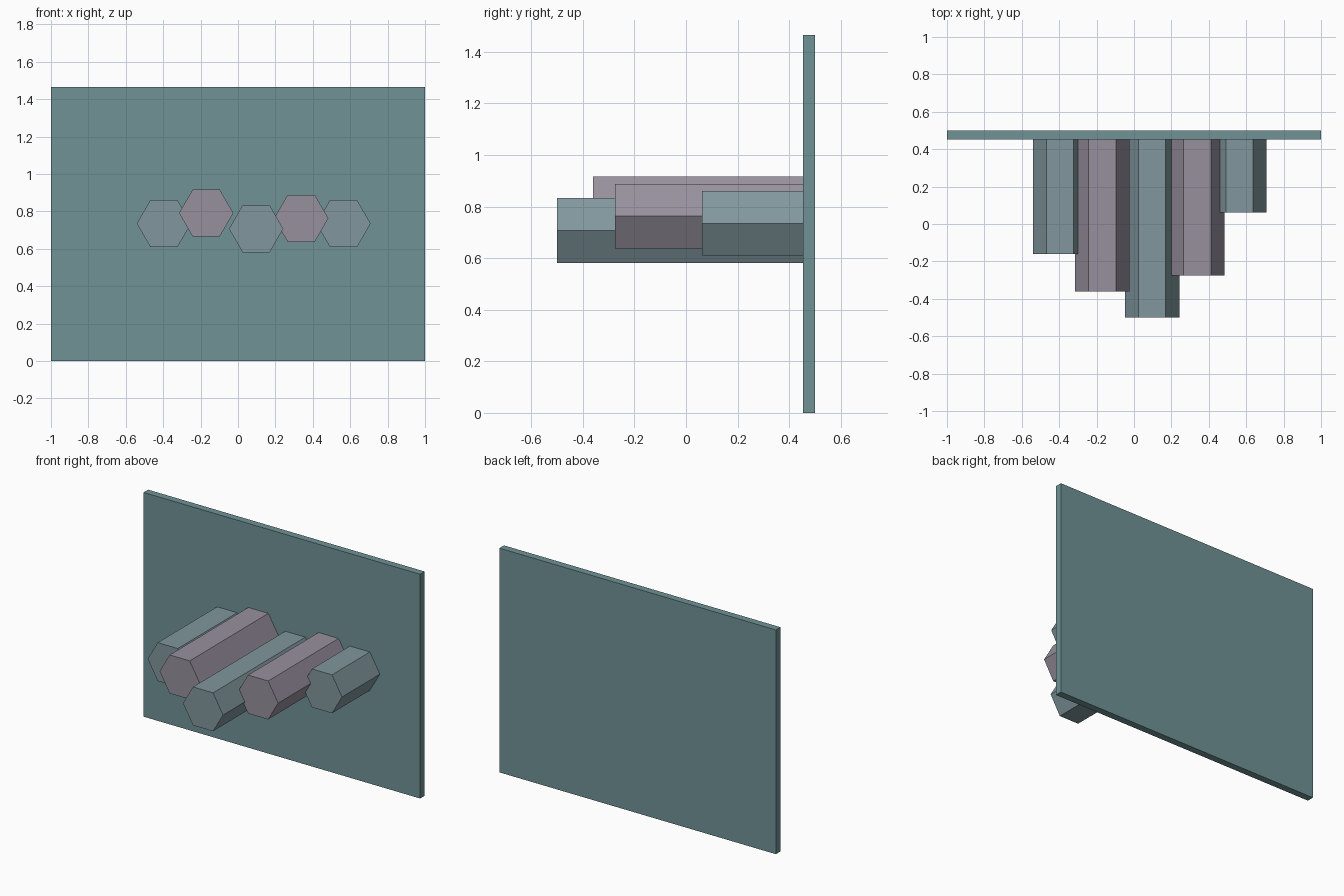
import bpy, bmesh
from math import cos, sin, pi

if "Cube" in bpy.data.objects:
    bpy.data.objects.remove(bpy.data.objects["Cube"])

PANEL_FRONT, PANEL_BACK, PANEL_TOP = 0.453, 0.5, 1.466
RADIUS = 0.145


def material(name, rgb):
    m = bpy.data.materials.new(name)
    m.diffuse_color = (*rgb, 1)
    m.use_nodes = True
    m.node_tree.nodes["Principled BSDF"].inputs["Base Color"].default_value = m.diffuse_color
    return m


def extrude_profile(name, profile, y0, y1, mat):
    """Extrude an x-z outline from y0 back to y1 as a closed solid."""
    bm = bmesh.new()
    face = bm.faces.new([bm.verts.new((x, y0, z)) for x, z in profile])
    geom = bmesh.ops.extrude_face_region(bm, geom=[face], use_keep_orig=True)["geom"]
    moved = [g for g in geom if isinstance(g, bmesh.types.BMVert)]
    bmesh.ops.translate(bm, verts=moved, vec=(0, y1 - y0, 0))
    bmesh.ops.recalc_face_normals(bm, faces=bm.faces)
    mesh = bpy.data.meshes.new(name)
    bm.to_mesh(mesh)
    bm.free()
    mesh.materials.append(mat)
    obj = bpy.data.objects.new(name, mesh)
    bpy.context.collection.objects.link(obj)
    return obj


teal = material("panel_teal", (0.16, 0.29, 0.30))
pale = material("pale_teal", (0.22, 0.31, 0.34))
mauve = material("mauve", (0.31, 0.28, 0.34))

# Upright back panel
extrude_profile("back_panel", [(-1, 0), (1, 0), (1, PANEL_TOP), (-1, PANEL_TOP)],
                PANEL_FRONT, PANEL_BACK, teal)

# Hexagonal columns jutting forward: centre x, centre z, front y
columns = [(-0.396, 0.735, -0.16), (-0.17, 0.791, -0.36), (0.097, 0.707, -0.5),
           (0.338, 0.763, -0.275), (0.564, 0.735, 0.062)]
for i, (cx, cz, front) in enumerate(columns):
    hexagon = [(cx + RADIUS * cos(k * pi / 3), cz + RADIUS * sin(k * pi / 3))
               for k in range(6)]
    extrude_profile(f"hex_column_{i + 1}", hexagon, front, PANEL_FRONT,
                    mauve if i % 2 else pale)
